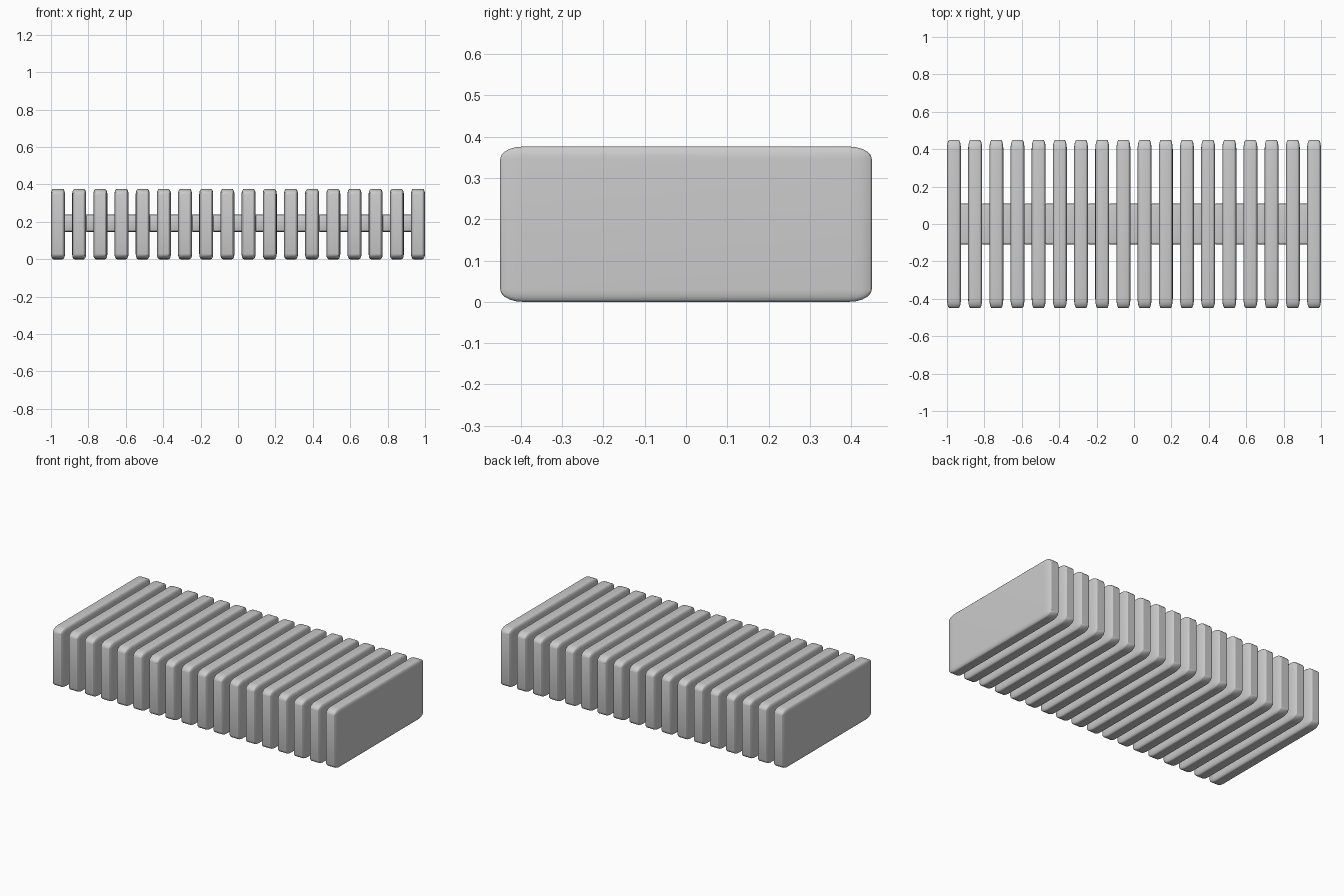
import bpy, bmesh
from mathutils import Matrix, Vector

if "Cube" in bpy.data.objects:
    bpy.data.objects.remove(bpy.data.objects["Cube"])

COUNT = 18
WIDTH, DEPTH, HEIGHT = 0.075, 0.90, 0.376
PITCH = (2.0 - WIDTH) / (COUNT - 1)


def rounded_mesh(name, size, radii, segments=5):
    """Box with elliptical rounding: a uniform bevel stretched per axis."""
    bm = bmesh.new()
    bmesh.ops.create_cube(bm, size=1.0)
    unit = Vector([s / r for s, r in zip(size, radii)])
    bmesh.ops.scale(bm, vec=unit, verts=bm.verts)
    bmesh.ops.bevel(bm, geom=bm.edges[:], offset=1.0, offset_type='OFFSET',
                    segments=segments, profile=0.5, affect='EDGES')
    bmesh.ops.scale(bm, vec=Vector(radii), verts=bm.verts)
    bmesh.ops.recalc_face_normals(bm, faces=bm.faces)
    mesh = bpy.data.meshes.new(name)
    bm.to_mesh(mesh)
    bm.free()
    return mesh


def place(name, mesh, location):
    ob = bpy.data.objects.new(name, mesh)
    bpy.context.collection.objects.link(ob)
    ob.location = location
    return ob


fin_mesh = rounded_mesh("fin", (WIDTH, DEPTH, HEIGHT), (0.013, 0.055, 0.03))
link_mesh = rounded_mesh("link", (0.06, 0.22, 0.094), (0.010, 0.014, 0.008), 3)

# Row of upright fins
parts = []
for i in range(COUNT):
    x = -1.0 + WIDTH / 2 + i * PITCH
    parts.append(place(f"fin_{i + 1}", fin_mesh, (x, 0, HEIGHT / 2)))
    # Short link bridging the gap to the next fin
    if i < COUNT - 1:
        parts.append(place(f"link_{i + 1}", link_mesh,
                           (x + WIDTH / 2 + 0.026, 0, 0.193)))

# Smooth shading with the flat faces kept crisp
for ob in (parts[0], parts[1]):
    bpy.ops.object.select_all(action='DESELECT')
    ob.select_set(True)
    bpy.context.view_layer.objects.active = ob
    bpy.ops.object.shade_smooth_by_angle()
